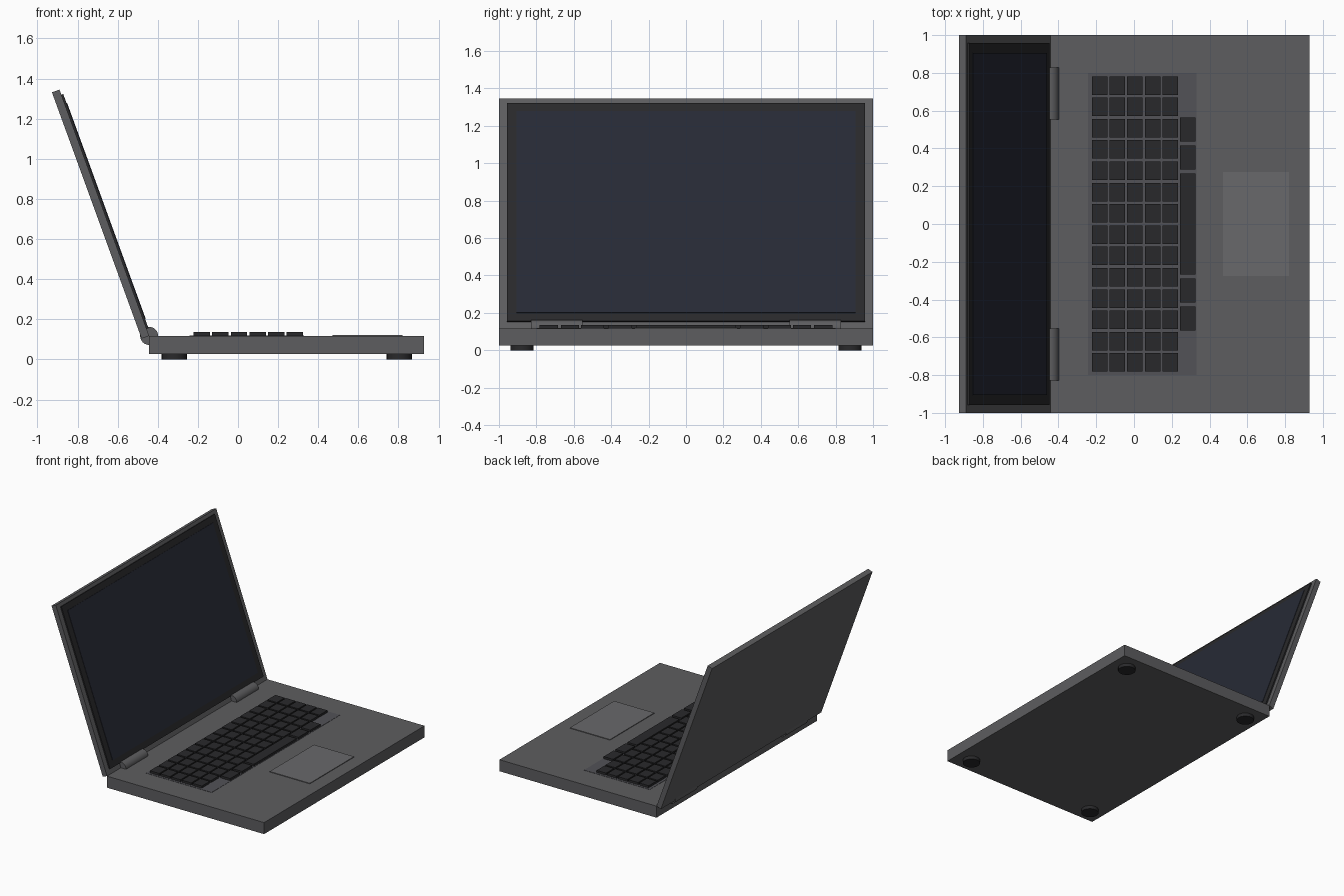
import bpy
import math
from mathutils import Matrix, Vector

if "Cube" in bpy.data.objects:
    bpy.data.objects.remove(bpy.data.objects["Cube"])


def material(name, r, g, b):
    m = bpy.data.materials.new(name)
    m.diffuse_color = (r, g, b, 1)
    m.use_nodes = True
    m.node_tree.nodes["Principled BSDF"].inputs["Base Color"].default_value = m.diffuse_color
    return m


CASE = material("case_grey", 0.11, 0.11, 0.115)
DECK = material("deck_grey", 0.085, 0.085, 0.095)
PAD = material("pad_grey", 0.14, 0.14, 0.145)
BLACK = material("black", 0.022, 0.022, 0.024)
GLASS = material("screen_glass", 0.02, 0.023, 0.036)


def box(name, x, y, z, mat, frame=None):
    """Box from (min, max) ranges, optionally placed in a tilted frame."""
    bpy.ops.mesh.primitive_cube_add(size=1)
    ob = bpy.context.object
    ob.name = name
    size = Vector([r[1] - r[0] for r in (x, y, z)])
    mid = Vector([(r[1] + r[0]) / 2 for r in (x, y, z)])
    ob.data.transform(Matrix.Translation(mid) @ Matrix.Diagonal(size).to_4x4())
    if frame:
        ob.matrix_world = frame
    ob.data.materials.append(mat)
    return ob


def cylinder(name, radius, depth, loc, mat, rot=(0, 0, 0)):
    bpy.ops.mesh.primitive_cylinder_add(vertices=24, radius=radius, depth=depth,
                                        location=loc, rotation=rot)
    ob = bpy.context.object
    ob.name = name
    ob.data.materials.append(mat)
    bpy.ops.object.shade_smooth_by_angle(angle=math.radians(40))
    return ob


TOP = 0.117
HINGE = (-0.443, 0, TOP)

# Base, keyboard deck and touchpad
box("base", (-0.443, 0.928), (-1, 1), (0.026, TOP), CASE)
box("keyboard_deck", (-0.243, 0.33), (-0.8, 0.8), (TOP - 0.01, TOP + 0.002), DECK)
box("touchpad", (0.47, 0.82), (-0.276, 0.276), (TOP - 0.01, TOP + 0.005), PAD)


def key(name, cx, cy, length):
    box(name, (cx - 0.041, cx + 0.041), (cy - length / 2, cy + length / 2),
        (TOP, 0.136), BLACK)


# Main key grid
for i in range(5):
    for j in range(14):
        key(f"key_{i}_{j}", -0.181 + 0.093 * i, (j - 6.5) * 0.1128, 0.098)

# Bottom key row with space bar
key("space_bar", 0.284, 0, 0.533)
for s in (-1, 1):
    for y in (0.352, 0.5):
        key("modifier_key", 0.284, s * y, 0.125)

# Lid, bezel and screen, leaning back 20 degrees about the hinge axis
tilt = Matrix.Translation(HINGE) @ Matrix.Rotation(math.radians(-20), 4, 'Y')
box("lid", (-0.04, 0), (-1, 1), (0, 1.307), CASE, tilt)
box("bezel", (-0.01, 0.010), (-0.957, 0.957), (0.037, 1.28), BLACK, tilt)
box("screen", (0, 0.013), (-0.905, 0.905), (0.085, 1.232), GLASS, tilt)

# Hinge barrels and rubber feet
for s in (-1, 1):
    cylinder("hinge", 0.045, 0.275, (HINGE[0], s * 0.69, TOP), CASE,
             (math.pi / 2, 0, 0))
    for x in (-0.318, 0.804):
        cylinder("foot", 0.0625, 0.03, (x, s * 0.877, 0.015), BLACK)
